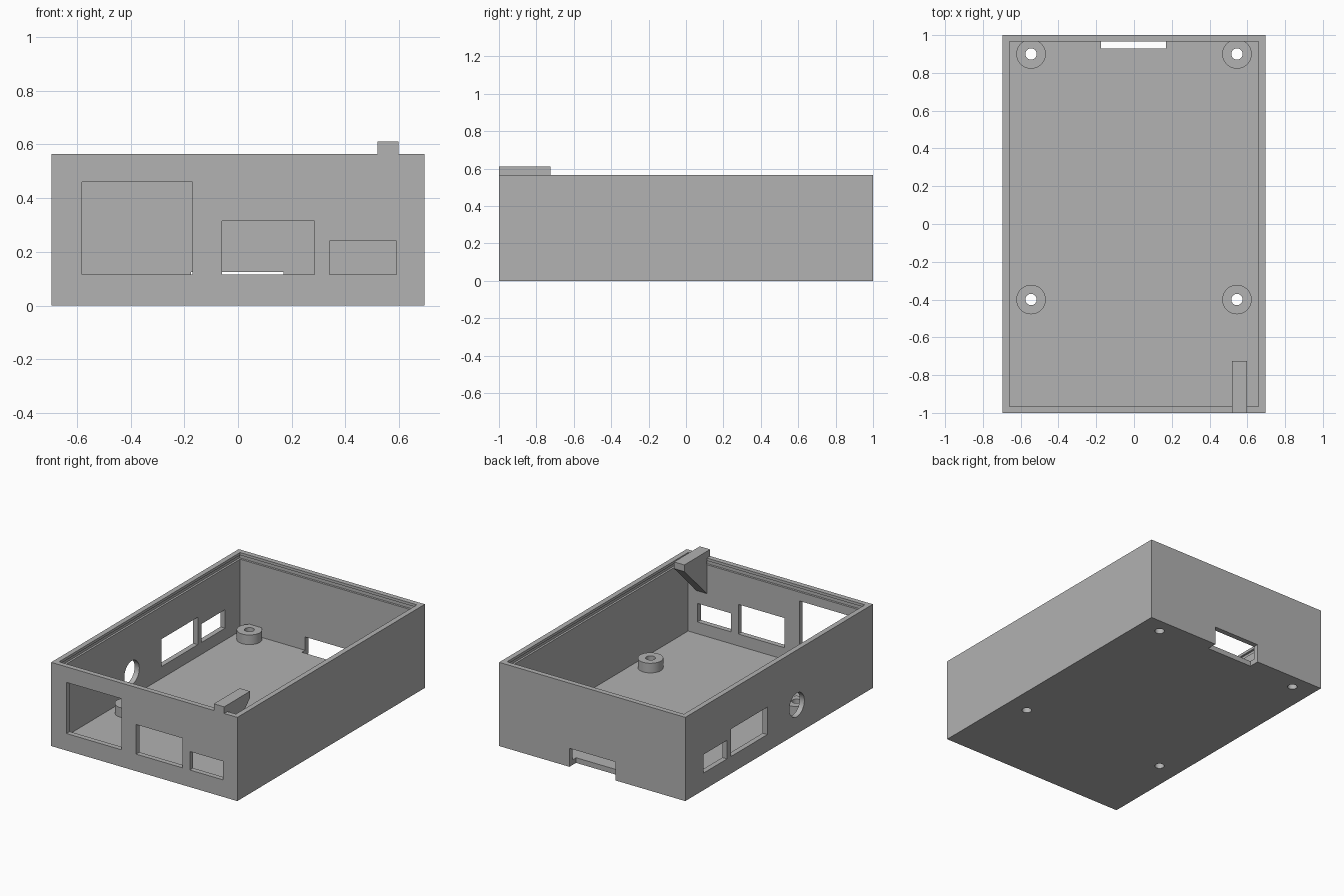
import bpy, bmesh
from mathutils import Matrix

if "Cube" in bpy.data.objects:
    bpy.data.objects.remove(bpy.data.objects["Cube"], do_unlink=True)

grey = bpy.data.materials.new("plain_grey")
grey.use_nodes = True
GREY = (0.445, 0.445, 0.445, 1)
grey.diffuse_color = GREY
grey.node_tree.nodes["Principled BSDF"].inputs["Base Color"].default_value = GREY

W, L, H = 0.695, 1.0, 0.565      # half width, half length, height
T = 0.035                        # wall and floor thickness
SILL = 0.115                     # bottom of the port openings


def finish(name, bm):
    bmesh.ops.recalc_face_normals(bm, faces=bm.faces)
    mesh = bpy.data.meshes.new(name)
    bm.to_mesh(mesh)
    bm.free()
    mesh.materials.append(grey)
    ob = bpy.data.objects.new(name, mesh)
    bpy.context.scene.collection.objects.link(ob)
    return ob


def box(name, x, y, z):
    bm = bmesh.new()
    bmesh.ops.create_cube(bm, size=1)
    for v in bm.verts:
        for i, (lo, hi) in enumerate((x, y, z)):
            v.co[i] = lo if v.co[i] < 0 else hi
    return finish(name, bm)


def cylinder(name, centre, radius, depth, axis="Z"):
    bm = bmesh.new()
    turn = Matrix.Rotation(1.5707963, 4, "Y") if axis == "X" else Matrix()
    bmesh.ops.create_cone(bm, cap_ends=True, segments=40, radius1=radius, radius2=radius,
                          depth=depth, matrix=Matrix.Translation(centre) @ turn)
    return finish(name, bm)


def cut(ob, cutters):
    """Subtract the cutters, bake the result and discard them."""
    for c in cutters:
        c.hide_render = True
        mod = ob.modifiers.new("cut", "BOOLEAN")
        mod.operation, mod.solver, mod.object = "DIFFERENCE", "EXACT", c
    deps = bpy.context.evaluated_depsgraph_get()
    deps.update()
    mesh = bpy.data.meshes.new_from_object(ob.evaluated_get(deps))
    ob.modifiers.clear()
    ob.data = mesh
    mesh.name = ob.name
    for c in cutters:
        bpy.data.objects.remove(c, do_unlink=True)


def smooth(ob):
    bpy.ops.object.select_all(action="DESELECT")
    ob.select_set(True)
    bpy.context.view_layer.objects.active = ob
    bpy.ops.object.shade_smooth_by_angle()


# Open case: cavity and lid groove under the rim
case = box("case", (-W, W), (-L, L), (0, H))
ix, iy, g = W - T, L - T, 0.014
cutters = [box("cavity", (-ix, ix), (-iy, iy), (T, H + 0.1)),
           box("groove", (-ix - g, ix + g), (-iy - g, iy + g), (0.52, 0.547))]

# Front port openings
for x0, x1, top in ((-0.58, -0.17, 0.46), (-0.06, 0.285, 0.315), (0.34, 0.59, 0.24)):
    cutters.append(box("front_port", (x0, x1), (-L - 0.1, -iy + 0.02), (SILL, top)))

# Right-hand wall openings
for y0, y1, top in ((0.125, 0.515, 0.30), (0.555, 0.805, 0.24)):
    cutters.append(box("side_port", (-W - 0.1, -ix + 0.02), (y0, y1), (SILL, top)))
cutters.append(cylinder("round_port", (-W, -0.19, 0.195), 0.08, 0.12, "X"))

# Back slot that also notches the floor
cutters.append(box("back_slot", (-0.175, 0.17), (0.93, L + 0.1), (-0.1, 0.125)))

# Screw holes and standoffs
posts = [(sx * 0.545, y) for sx in (-1, 1) for y in (-0.4, 0.9)]
for x, y in posts:
    cutters.append(cylinder("screw_hole", (x, y, 0), 0.03, 0.2))
cut(case, cutters)
smooth(case)

for x, y in posts:
    top = 0.1
    post = cylinder("standoff", (x, y, (T + top) / 2), 0.078, top - T)
    cut(post, [cylinder("bore", (x, y, T), 0.03, 0.3)])
    smooth(post)

# Overhanging clip with sloped gusset on the front wall
bm = bmesh.new()
profile = [(-L, H), (-L, 0.61), (-0.725, 0.61), (-0.725, H), (-iy, 0.325), (-iy, H)]
face = bm.faces.new([bm.verts.new((0.52, y, z)) for y, z in profile])
ext = bmesh.ops.extrude_face_region(bm, geom=[face])
bmesh.ops.translate(bm, vec=(0.077, 0, 0),
                    verts=[v for v in ext["geom"] if isinstance(v, bmesh.types.BMVert)])
finish("lid_clip", bm)
